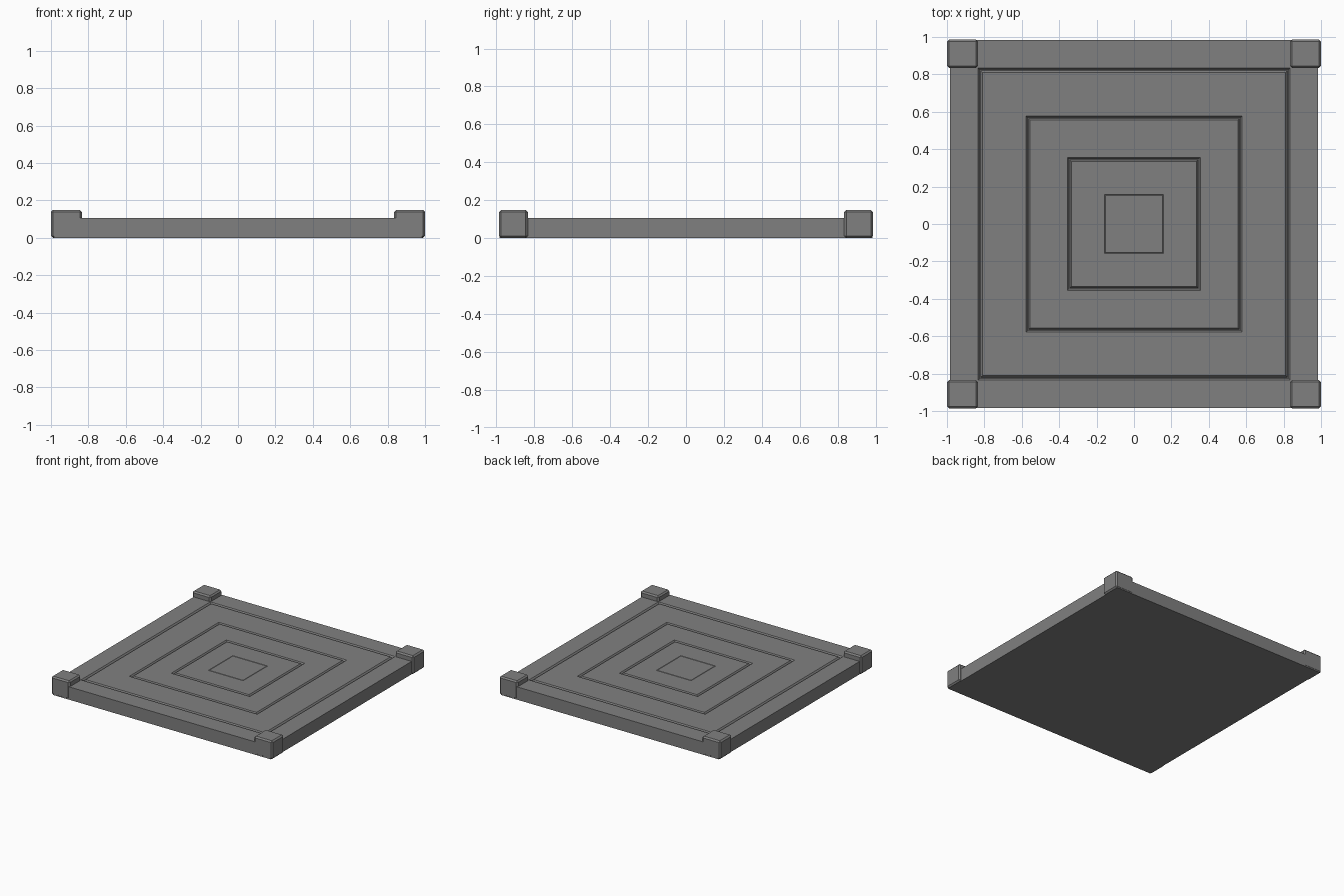
import bpy, bmesh

if "Cube" in bpy.data.objects:
    bpy.data.objects.remove(bpy.data.objects["Cube"])

stone = bpy.data.materials.new("grey_stone")
stone.diffuse_color = (0.216, 0.216, 0.216, 1)
stone.use_nodes = True
stone.node_tree.nodes["Principled BSDF"].inputs["Base Color"].default_value = stone.diffuse_color


def finish(bm, name):
    bmesh.ops.recalc_face_normals(bm, faces=bm.faces)
    mesh = bpy.data.meshes.new(name)
    bm.to_mesh(mesh)
    bm.free()
    mesh.materials.append(stone)
    ob = bpy.data.objects.new(name, mesh)
    bpy.context.collection.objects.link(ob)
    return ob


# Floor slab: nested square loops (half size, height) with engraved grooves
T = 0.105
profile = [(0.985, 0), (0.985, T)]
for half, width, depth in ((0.835, 0.024, 0.012), (0.578, 0.022, 0.012),
                           (0.355, 0.022, 0.012), (0.158, 0.006, 0.002)):
    profile += [(half, T), (half - width * 0.4, T - depth),
                (half - width * 0.6, T - depth), (half - width, T)]
bm = bmesh.new()
loops = [[bm.verts.new((sx * h, sy * h, z))
          for sx, sy in ((-1, -1), (1, -1), (1, 1), (-1, 1))] for h, z in profile]
for a, b in zip(loops, loops[1:]):
    for i in range(4):
        j = (i + 1) % 4
        bm.faces.new((a[i], a[j], b[j], b[i]))
bm.faces.new(loops[0])
bm.faces.new(loops[-1])
finish(bm, "floor_slab")

# Bevelled corner blocks, slightly proud of the slab sides
for sx in (-1, 1):
    for sy in (-1, 1):
        bm = bmesh.new()
        bmesh.ops.create_cube(bm, size=1)
        for v in bm.verts:
            v.co.x = sx * 0.917 + v.co.x * 0.166
            v.co.y = sy * 0.9105 + v.co.y * 0.151
            v.co.z = (v.co.z + 0.5) * 0.149
        bmesh.ops.bevel(bm, geom=bm.edges[:], offset=0.011, segments=1,
                        affect='EDGES', profile=0.5)
        finish(bm, "corner_block")
